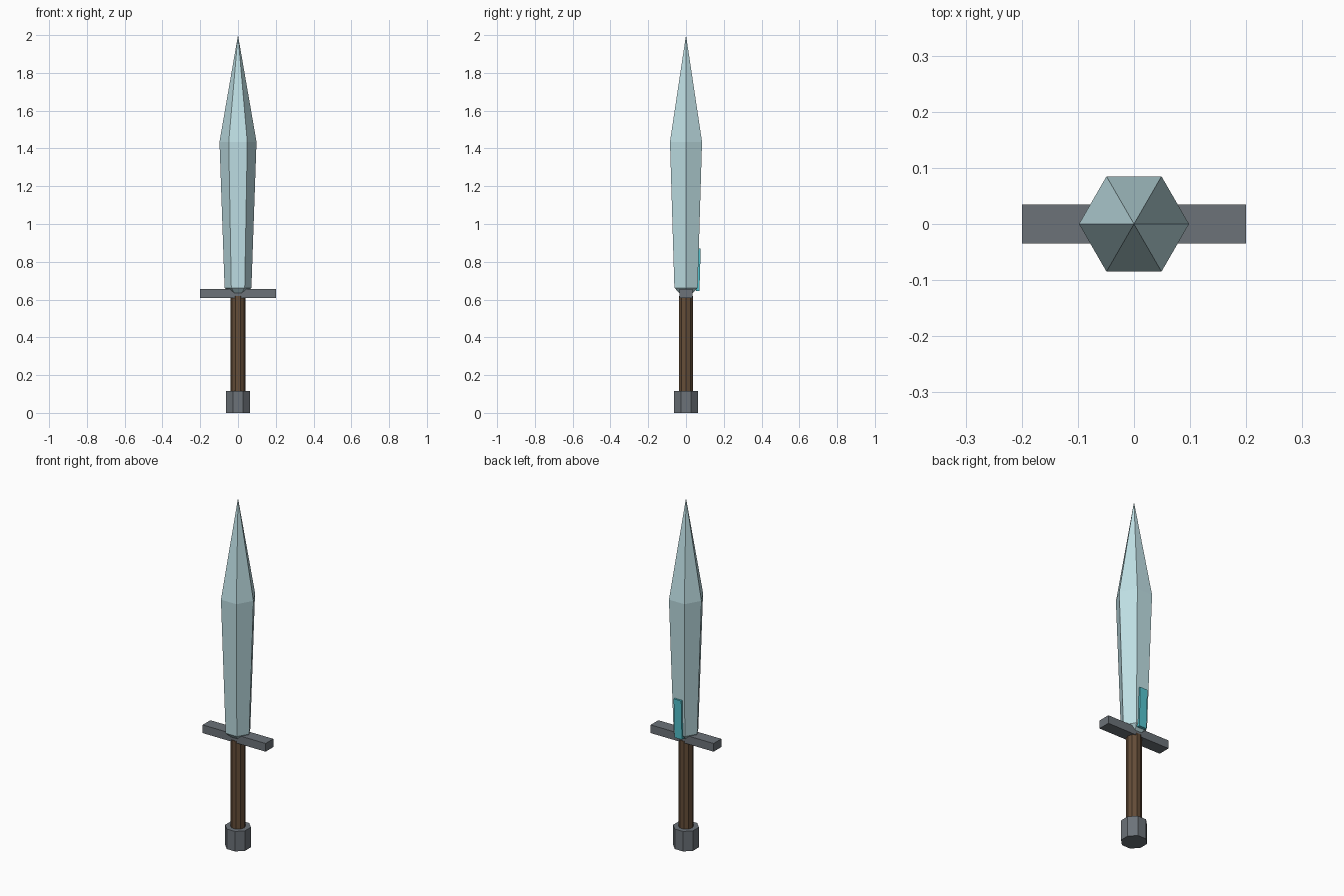
import bpy, bmesh, math
from math import pi, cos, sin

if "Cube" in bpy.data.objects:
    bpy.data.objects.remove(bpy.data.objects["Cube"])


def material(name, rgb):
    m = bpy.data.materials.new(name)
    m.diffuse_color = (*rgb, 1)
    m.use_nodes = True
    m.node_tree.nodes["Principled BSDF"].inputs["Base Color"].default_value = m.diffuse_color
    return m


def finish(name, bm, mat):
    bmesh.ops.recalc_face_normals(bm, faces=bm.faces[:])
    mesh = bpy.data.meshes.new(name)
    bm.to_mesh(mesh)
    bm.free()
    mesh.materials.append(mat)
    ob = bpy.data.objects.new(name, mesh)
    bpy.context.collection.objects.link(ob)
    return ob


def lathe(name, profile, sides, mat, turn=0.0):
    """Stack of polygon rings from (radius, z) pairs; radius 0 is a point."""
    bm = bmesh.new()
    rings = []
    for r, z in profile:
        n = sides if r > 0 else 1
        rings.append([bm.verts.new((r * cos(turn + 2 * pi * i / sides),
                                    r * sin(turn + 2 * pi * i / sides), z))
                      for i in range(n)])
    for a, b in zip(rings, rings[1:]):
        for i in range(sides):
            j = (i + 1) % sides
            if len(b) == 1:
                bm.faces.new((a[i], a[j], b[0]))
            else:
                bm.faces.new((a[i], a[j], b[j], b[i]))
    for ring in (rings[0], rings[-1]):
        if len(ring) > 1:
            bm.faces.new(ring)
    return finish(name, bm, mat)


def box(name, size, centre, mat):
    bm = bmesh.new()
    bmesh.ops.create_cube(bm, size=1)
    bmesh.ops.scale(bm, vec=size, verts=bm.verts)
    ob = finish(name, bm, mat)
    ob.location = centre
    return ob


steel = material("pale_blue_steel", (0.52, 0.74, 0.78))
iron = material("dark_iron", (0.15, 0.17, 0.19))
wood = material("brown_wood", (0.13, 0.075, 0.04))
cyan = material("cyan", (0.09, 0.55, 0.62))

# Handle
lathe("pommel", [(0.069, 0), (0.069, 0.115)], 8, iron, pi / 8)
lathe("grip", [(0.04, 0.1), (0.04, 0.62)], 10, wood)

# Crossguard
box("guard", (0.4, 0.07, 0.047), (0, 0, 0.6325), iron)

# Six-sided blade with a tapered root and long point
lathe("blade", [(0.035, 0.63), (0.071, 0.662), (0.098, 1.435), (0, 2.0)], 6, steel)

# Inlay strip lying along the back face of the blade
strip = box("blade_inlay", (0.048, 0.018, 0.225), (0, 0.0655, 0.757), cyan)
strip.rotation_euler.x = -math.atan2(0.0234, 0.773)
